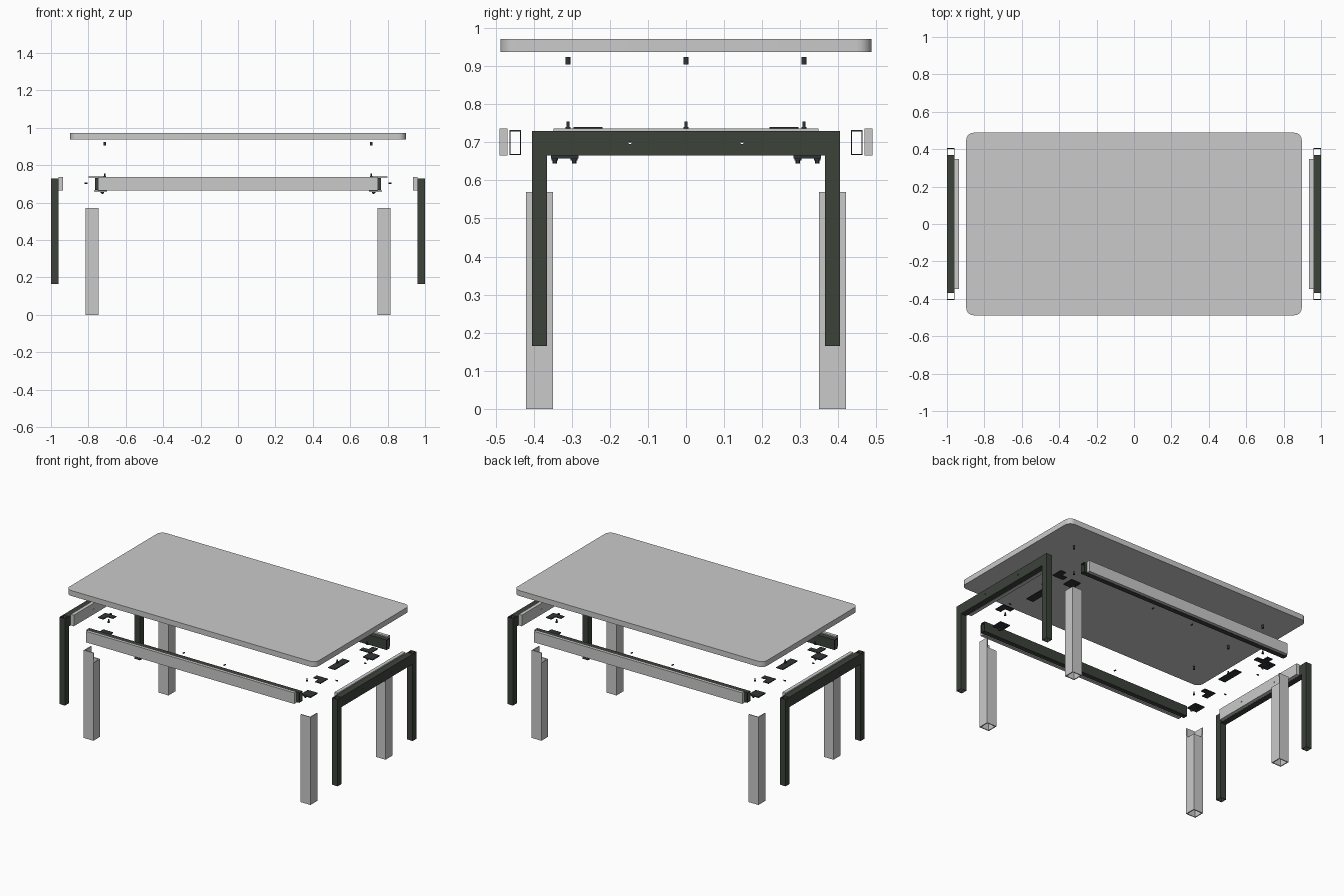
import bpy, bmesh
from mathutils import Matrix, Vector

if "Cube" in bpy.data.objects:
    bpy.data.objects.remove(bpy.data.objects["Cube"], do_unlink=True)


def material(name, rgb):
    m = bpy.data.materials.new(name)
    m.use_nodes = True
    m.diffuse_color = (*rgb, 1)
    m.node_tree.nodes["Principled BSDF"].inputs["Base Color"].default_value = (*rgb, 1)
    return m


LIGHT = material("light_grey", (0.59, 0.59, 0.59))
DARK = material("dark_green_grey", (0.045, 0.055, 0.042))
STEEL = material("fastener_black", (0.03, 0.036, 0.038))


def finish(bm, name, mat):
    bmesh.ops.recalc_face_normals(bm, faces=bm.faces)
    me = bpy.data.meshes.new(name)
    bm.to_mesh(me)
    bm.free()
    me.materials.append(mat)
    ob = bpy.data.objects.new(name, me)
    bpy.context.collection.objects.link(ob)
    return ob


def box_mesh(lo, hi):
    lo, hi = Vector(lo), Vector(hi)
    bm = bmesh.new()
    mat = Matrix.Translation((lo + hi) / 2) @ Matrix.Diagonal((*(hi - lo), 1))
    bmesh.ops.create_cube(bm, size=1, matrix=mat)
    bm.normal_update()
    return bm


def span(sign, a, b):
    return sorted((sign * a, sign * b))


def box(name, xs, ys, zs, mat):
    return finish(box_mesh(*zip(xs, ys, zs)), name, mat)


def open_box(xs, ys, zs, axis):
    """Box without its two end faces along the axis."""
    bm = box_mesh(*zip(xs, ys, zs))
    ends = [f for f in bm.faces if abs(f.normal[axis]) > 0.5]
    bmesh.ops.delete(bm, geom=ends, context='FACES_ONLY')
    return bm


def walls(ob, thickness):
    mod = ob.modifiers.new("walls", 'SOLIDIFY')
    mod.thickness = thickness
    mod.offset = -1
    mod.use_even_offset = True


def rod(name, centre, radius, length, axis, mat, sides=12):
    bm = bmesh.new()
    turn = Vector((0, 0, 1)).rotation_difference(Vector(axis)).to_matrix().to_4x4()
    bmesh.ops.create_cone(bm, cap_ends=True, segments=sides, radius1=radius, radius2=radius,
                          depth=length, matrix=Matrix.Translation(centre) @ turn)
    return finish(bm, name, mat)


def prism(name, outline, z, height, mat):
    bm = bmesh.new()
    face = bm.faces.new([bm.verts.new((x, y, z)) for x, y in outline])
    grown = bmesh.ops.extrude_face_region(bm, geom=[face])["geom"]
    bmesh.ops.translate(bm, vec=(0, 0, height),
                        verts=[v for v in grown if isinstance(v, bmesh.types.BMVert)])
    return finish(bm, name, mat)


def side(s, neg, pos):
    return pos if s > 0 else neg


# Tabletop with rounded corners
bm = box_mesh((-0.897, -0.488, 0.937), (0.897, 0.488, 0.972))
upright = [e for e in bm.edges if abs(e.verts[0].co.z - e.verts[1].co.z) > 0.01]
bmesh.ops.bevel(bm, geom=upright, offset=0.04, segments=8, profile=0.5, affect='EDGES')
top = finish(bm, "tabletop", LIGHT)
bpy.context.view_layer.objects.active = top
top.select_set(True)
bpy.ops.object.shade_smooth_by_angle()
top.select_set(False)

# End frames: crossbar, cover and drilled bolt holes
for sx in (-1, 1):
    tag = side(sx, "right", "left")
    bar = box(f"crossbar_{tag}", span(sx, 0.96, 1), (-0.365, 0.365), (0.665, 0.73), DARK)
    cover = box(f"crossbar_cover_{tag}", span(sx, 0.936, 0.959), (-0.348, 0.348),
                (0.665, 0.737), LIGHT)
    for sy in (-1, 1):
        cutter = rod(f"hole_cutter_{tag}", (sx * 0.965, sy * 0.147, 0.699), 0.004, 0.15,
                     (1, 0, 0), STEEL)
        cutter.hide_render = True
        cutter.hide_viewport = True
        for ob in (bar, cover):
            mod = ob.modifiers.new("hole", 'BOOLEAN')
            mod.operation = 'DIFFERENCE'
            mod.object = cutter
    # Mounting plate midway along the end
    box(f"centre_plate_{tag}", span(sx, 0.70, 0.75), (-0.075, 0.075), (0.727, 0.732), STEEL)

# Long rails and their covers
for sy in (-1, 1):
    tag = side(sy, "front", "back")
    rail = finish(open_box((-0.765, 0.765), span(sy, 0.433, 0.464), (0.667, 0.732), 0),
                  f"rail_{tag}", DARK)
    walls(rail, 0.003)
    box(f"rail_cover_{tag}", (-0.748, 0.748), span(sy, 0.469, 0.49), (0.665, 0.737), LIGHT)

for sx in (-1, 1):
    for sy in (-1, 1):
        tag = side(sy, "front", "back") + "_" + side(sx, "right", "left")

        # Dark tube leg of the end frame
        post = finish(open_box(span(sx, 0.96, 1), span(sy, 0.3651, 0.405), (0.165, 0.73), 2),
                      f"frame_leg_{tag}", DARK)
        walls(post, 0.003)

        # Light leg sleeve, with its two inner walls cut short
        bm = open_box(span(sx, 0.745, 0.815), span(sy, 0.35, 0.42), (0, 0.57), 2)
        bmesh.ops.bisect_plane(bm, geom=bm.verts[:] + bm.edges[:] + bm.faces[:],
                               plane_co=(0, 0, 0.505), plane_no=(0, 0, 1))
        bm.normal_update()
        inner = [f for f in bm.faces if f.calc_center_median().z > 0.505
                 and f.normal.x * sx + f.normal.y * sy < 0]
        bmesh.ops.delete(bm, geom=inner, context='FACES')
        sleeve = finish(bm, f"leg_sleeve_{tag}", LIGHT)
        walls(sleeve, 0.006)

        # L-shaped top corner plate
        ell = [(0.72, 0.22), (0.80, 0.22), (0.80, 0.295), (0.76, 0.295), (0.76, 0.255),
               (0.72, 0.255)]
        prism(f"corner_plate_{tag}", [(sx * x, sy * y) for x, y in ell], 0.735, 0.005, STEEL)

        # Lower bracket with two hanging bolts
        box(f"corner_bracket_{tag}", span(sx, 0.70, 0.77), span(sy, 0.283, 0.355),
            (0.658, 0.665), STEEL)
        for x, y in ((0.725, 0.294), (0.725, 0.345)):
            rod(f"bracket_washer_{tag}", (sx * x, sy * y, 0.655), 0.009, 0.005, (0, 0, 1), STEEL)
            rod(f"bracket_bolt_{tag}", (sx * x, sy * y, 0.65), 0.006, 0.01, (0, 0, 1), STEEL, 6)

        # Horizontal bolts for the rails and crossbars
        rod(f"crossbar_bolt_{tag}", (sx * 0.812, sy * 0.147, 0.703), 0.004, 0.015,
            (1, 0, 0), STEEL)
        rod(f"rail_bolt_{tag}", (sx * 0.147, sy * 0.346, 0.703), 0.004, 0.015, (0, 1, 0), STEEL)

    # Tabletop screws and threaded inserts
    for y in (-0.31, 0, 0.31):
        x = sx * 0.713
        rod("top_screw", (x, y, 0.745), 0.004, 0.02, (0, 0, 1), STEEL)
        rod("top_screw_head", (x, y, 0.738), 0.007, 0.006, (0, 0, 1), STEEL)
        rod("threaded_insert", (x, y, 0.915), 0.007, 0.02, (0, 0, 1), STEEL)
